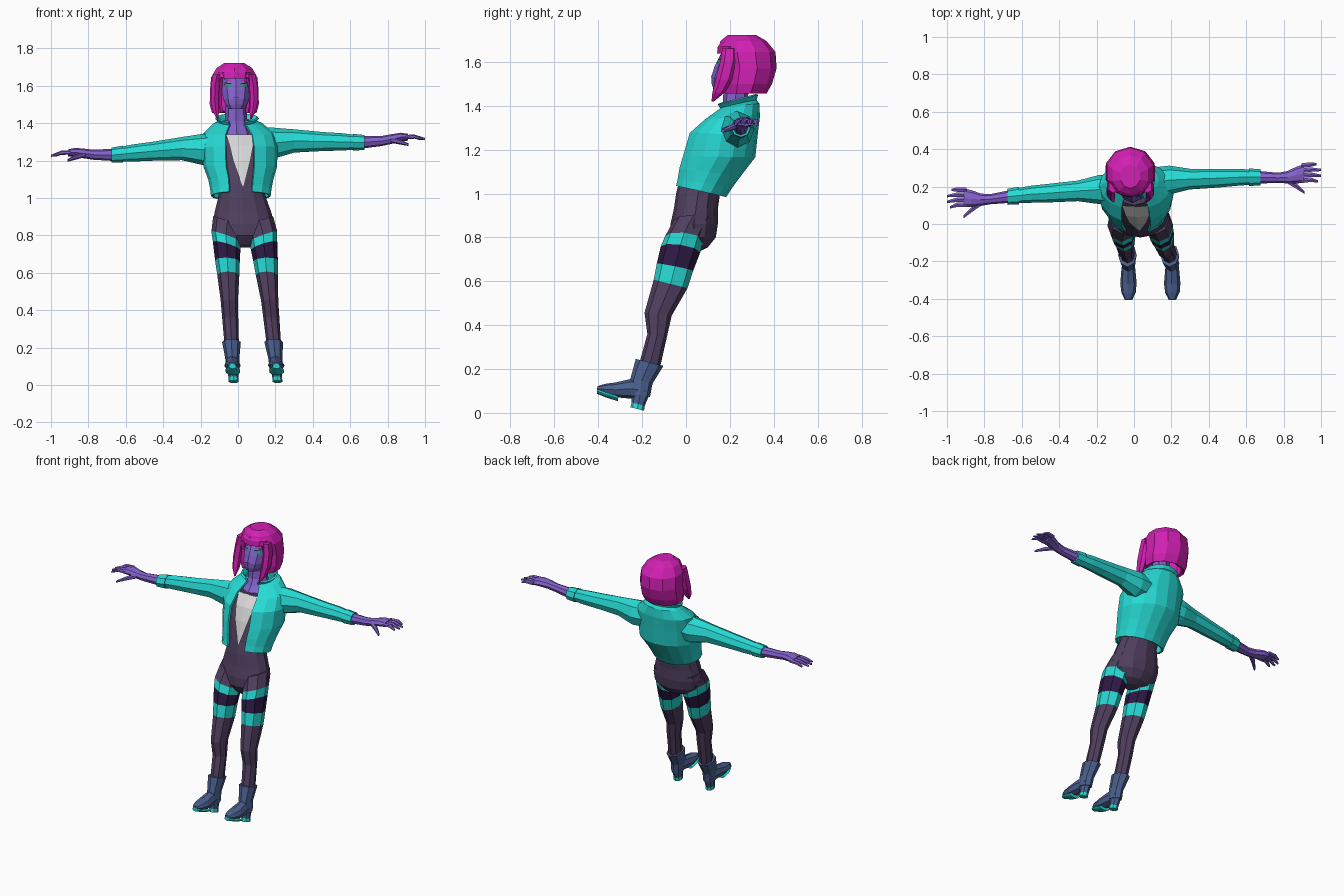
import bpy, bmesh, math
from mathutils import Vector

if "Cube" in bpy.data.objects:
    bpy.data.objects.remove(bpy.data.objects["Cube"])


def material(name, *rgb):
    m = bpy.data.materials.new(name)
    m.use_nodes = True
    m.diffuse_color = (*rgb, 1)
    m.node_tree.nodes["Principled BSDF"].inputs["Base Color"].default_value = (*rgb, 1)
    return m


SKIN = material("violet skin", .23, .12, .60)
HAIR = material("magenta hair", .64, .014, .45)
CYAN = material("cyan cloth", .02, .70, .66)
SUIT = material("dull purple suit", .08, .05, .115)
DARK = material("dark purple band", .027, .01, .06)
BOOT = material("slate blue boot", .07, .115, .27)
WHITE = material("pale shirt", .68, .67, .67)
GREEN = material("green eye", .03, .30, .22)


def ring(c, u, v, n=8):
    """Closed section that starts at the -v side."""
    c, u, v = Vector(c), Vector(u), Vector(v)
    angles = [math.tau * i / n - math.pi / 2 for i in range(n)]
    return [c + u * math.cos(a) + v * math.sin(a) for a in angles]


def level(z, x, y, rx, ry, tilt=0, slant=0, n=8):
    """Roughly horizontal section."""
    return ring((x, y, z), (rx, 0, slant * rx), (0, ry, -tilt * ry), n)


def upright(x, y, z, ry, rz, n=8):
    """Section across the x axis."""
    return ring((x, y, z), (0, ry, 0), (0, 0, rz), n)


def loft(name, rings, mats, move=None, gap_from=99, thick=0, closed=True):
    """Skin sections; mats holds one material per band, or one for all."""
    if not isinstance(mats, list):
        mats = [mats] * (len(rings) - 1)
    used = list(dict.fromkeys(mats))
    bm = bmesh.new()
    rows = [[bm.verts.new(move(p) if move else p) for p in r] for r in rings]
    n = len(rows[0])
    for k, (a, b) in enumerate(zip(rows, rows[1:])):
        for i in range(n if closed else n - 1):
            if k >= gap_from and i in (0, n - 1):
                continue
            j = (i + 1) % n
            bm.faces.new((a[i], a[j], b[j], b[i])).material_index = used.index(mats[k])
    if closed:
        bm.faces.new(rows[0]).material_index = used.index(mats[0])
        if gap_from == 99:
            bm.faces.new(rows[-1]).material_index = used.index(mats[-1])
    bmesh.ops.recalc_face_normals(bm, faces=bm.faces)
    me = bpy.data.meshes.new(name)
    bm.to_mesh(me)
    bm.free()
    for m in used:
        me.materials.append(m)
    ob = bpy.data.objects.new(name, me)
    bpy.context.collection.objects.link(ob)
    if thick:
        mod = ob.modifiers.new("thickness", "SOLIDIFY")
        mod.thickness, mod.offset = thick, -1
    return ob


def open_shell(ob):
    """Remove the end cap of a garment."""
    bm = bmesh.new()
    bm.from_mesh(ob.data)
    caps = [f for f in bm.faces if len(f.verts) > 4]
    bmesh.ops.delete(bm, geom=caps, context="FACES_ONLY")
    bm.to_mesh(ob.data)
    bm.free()


# Pelvis and bodysuit
loft("hips", [level(*r, n=12) for r in (
    (1.08, .017, .085, .12, .11), (1, .022, .055, .128, .1), (.93, .026, .045, .15, .1),
    (.86, .03, .037, .165, .108), (.8, .034, .032, .155, .104),
    (.755, .037, .03, .1, .07), (.735, .038, .02, .04, .04))], SUIT)
CHEST = ((1.06, .018, .08, .12, .11), (1.2, .01, .15, .15, .14),
         (1.28, .008, .17, .14, .125), (1.34, 0, .2, .1, .1))
loft("bodysuit_chest", [level(*r, n=12) for r in CHEST], SUIT)

# Pale V-shaped shirt panel
panel = []
for (z, x, y, rx, ry), w in zip(CHEST, (.003, .046, .063, .075)):
    front = y - ry - .008
    panel.append([Vector((x + .01 - w, front + w * .1, z)), Vector((x + .01, front, z)),
                  Vector((x + .01 + w, front + w * .1, z))])
loft("shirt_panel", panel, WHITE, closed=False)

# Neck and head
loft("neck", [level(*r) for r in (
    (1.32, -.005, .195, .09, .1), (1.37, -.008, .215, .07, .07),
    (1.41, -.01, .225, .06, .058), (1.52, -.012, .23, .055, .055))], SKIN)
HEAD = ((1.475, -.01, .175, .04, .05), (1.5, -.01, .19, .062, .073), (1.53, -.01, .2, .073, .085),
        (1.58, -.01, .225, .081, .095), (1.63, -.012, .245, .081, .09), (1.69, -.015, .26, .065, .075))
loft("head", [level(*r, n=10) for r in HEAD], SKIN)


def face_point(x, z):
    """Point just in front of the face."""
    for a, b in zip(HEAD, HEAD[1:]):
        if a[0] <= z <= b[0]:
            t = (z - a[0]) / (b[0] - a[0])
            cx, cy, rx, ry = (p + (q - p) * t for p, q in zip(a[1:], b[1:]))
            return Vector((x, cy - ry * math.sqrt(max(0, 1 - ((x - cx) / rx) ** 2)) - .003, z))


def face_mark(name, x0, x1, z0, z1, rise, mat):
    """Thin painted strip on the face, from x0 to x1."""
    steps = [i / 3 for i in range(4)]
    rows = [[face_point(x0 + (x1 - x0) * t, z + rise * t) for t in steps] for z in (z0, z1)]
    loft(name, rows, mat, closed=False)


for s, side in ((1, "left"), (-1, "right")):
    inner, outer = -.01 + s * .024, -.01 + s * .062
    face_mark(side + "_eye", inner, outer, 1.594, 1.608, .004, GREEN)
    face_mark(side + "_eyelash", inner, outer, 1.608, 1.613, .005, DARK)
    face_mark(side + "_eyebrow", inner, outer, 1.624, 1.631, .008, HAIR)
face_mark("mouth", -.026, .006, 1.534, 1.538, 0, DARK)

# Bobbed hair with a face opening, and front locks
loft("hair", [level(*r, n=10) for r in (
    (1.722, -.02, .255, .055, .065), (1.695, -.02, .262, .1, .105), (1.645, -.02, .275, .13, .133),
    (1.57, -.02, .285, .137, .128), (1.5, -.02, .272, .138, .12),
    (1.455, -.02, .262, .125, .105))], HAIR, gap_from=2, thick=.02)
loft("fringe", [level(*r, n=10) for r in (
    (1.7, -.018, .22, .07, .05), (1.67, -.018, .22, .095, .075),
    (1.638, -.018, .22, .09, .078))], HAIR)
for s, side in ((1, "left"), (-1, "right")):
    loft(side + "_hair_lock", [level(z, -.02 + s * x, y, rx, ry, n=6) for z, x, y, rx, ry in (
        (1.66, .092, .2, .025, .035), (1.6, .103, .195, .024, .04), (1.52, .105, .175, .024, .04),
        (1.46, .098, .148, .018, .028), (1.42, .088, .122, .004, .006))], HAIR)

# Open jacket with standing collar
jacket = loft("jacket", [level(*r, n=16) for r in (
    (1.012, .015, .065, .148, .108, .2), (1.05, .015, .082, .152, .118, .15),
    (1.1, .015, .105, .162, .135, .1), (1.17, .012, .145, .185, .16),
    (1.27, .01, .165, .19, .15), (1.34, .005, .205, .18, .12, -.1),
    (1.388, 0, .235, .125, .088, -.2), (1.405, -.005, .235, .092, .075, -.25),
    (1.432, -.005, .232, .108, .085, -.25))], CYAN, gap_from=0, thick=.012)
open_shell(jacket)


# Arms: the right one is the mirrored left one, swung forward and down
def right_arm(p):
    return Vector((-p.x, p.y - .03 - .11 * p.x, p.z - .02 - .07 * p.x))


def finger(name, path, radius, move):
    rings = [upright(*p, radius * k, radius * k * .8, n=6) for p, k in zip(path, (1, .95, .5))]
    loft(name, rings, SKIN, move)


for side, move in (("left", None), ("right", right_arm)):
    loft(side + "_sleeve", [upright(*r) for r in (
        (.08, .215, 1.295, .085, .08), (.19, .235, 1.293, .077, .083), (.3, .24, 1.305, .055, .062),
        (.45, .245, 1.302, .05, .051), (.56, .25, 1.3, .045, .046), (.625, .25, 1.298, .04, .04))],
         CYAN, move)
    loft(side + "_cuff", [upright(*r) for r in (
        (.615, .25, 1.298, .047, .045), (.675, .25, 1.297, .043, .04))], CYAN, move)
    loft(side + "_forearm_and_palm", [upright(*r) for r in (
        (.66, .25, 1.297, .034, .033), (.77, .247, 1.305, .027, .027), (.82, .25, 1.315, .033, .026),
        (.87, .262, 1.325, .045, .024), (.91, .27, 1.325, .05, .018))], SKIN, move)
    for i, tip in enumerate((.975, 1, 1, .985)):
        y = .312 - .027 * i
        finger(f"{side}_finger_{i + 1}", ((.895, y, 1.326), (.945, y + .006, 1.328),
               (tip, y + .008 - .004 * i, 1.315)), .0145, move)
    finger(side + "_thumb", ((.815, .235, 1.31), (.865, .205, 1.3), (.912, .168, 1.285)), .018, move)


# Legs and boots, mirrored about the leaning midline
for s, side in ((1, "left"), (-1, "right")):
    def stand(p):
        return Vector((.039 + (.75 - p.z) * .075 + s * p.x, p.y, p.z))

    loft(side + "_leg", [level(*r) for r in (
        (.88, .085, .035, .075, .09, 0, .3), (.795, .1, -.008, .076, .088, .1, .35),
        (.745, .1, -.025, .072, .09, .15, .3), (.665, .102, -.05, .066, .083, .2, .05),
        (.588, .103, -.07, .059, .077, .25), (.45, .108, -.127, .046, .062, .1),
        (.36, .11, -.13, .043, .046), (.2, .113, -.17, .038, .05))],
        [SUIT, CYAN, DARK, CYAN, SUIT, SUIT, SUIT], stand)
    loft(side + "_boot_shaft", [level(*r) for r in (
        (.23, .113, -.166, .05, .063, .25), (.145, .115, -.203, .038, .05, .25),
        (.08, .117, -.212, .036, .048, .15))], BOOT, stand)

    def across(y, z, rx, rz):
        return ring((.117, y, z), (rx, 0, 0), (0, 0, rz))

    loft(side + "_boot_foot", [across(*r) for r in (
        (-.18, .1, .03, .035), (-.25, .11, .038, .045), (-.32, .105, .044, .034),
        (-.37, .108, .037, .024), (-.403, .11, .018, .012))], BOOT, stand)
    loft(side + "_boot_sole", [across(*r) for r in (
        (-.31, .066, .038, .013), (-.36, .083, .04, .014), (-.406, .1, .02, .013))], CYAN, stand)
    loft(side + "_boot_heel", [level(*r) for r in (
        (.1, .117, -.205, .032, .042, .2), (.04, .117, -.218, .026, .03, .25),
        (.018, .117, -.222, .027, .031, .25))], [BOOT, CYAN], stand)
